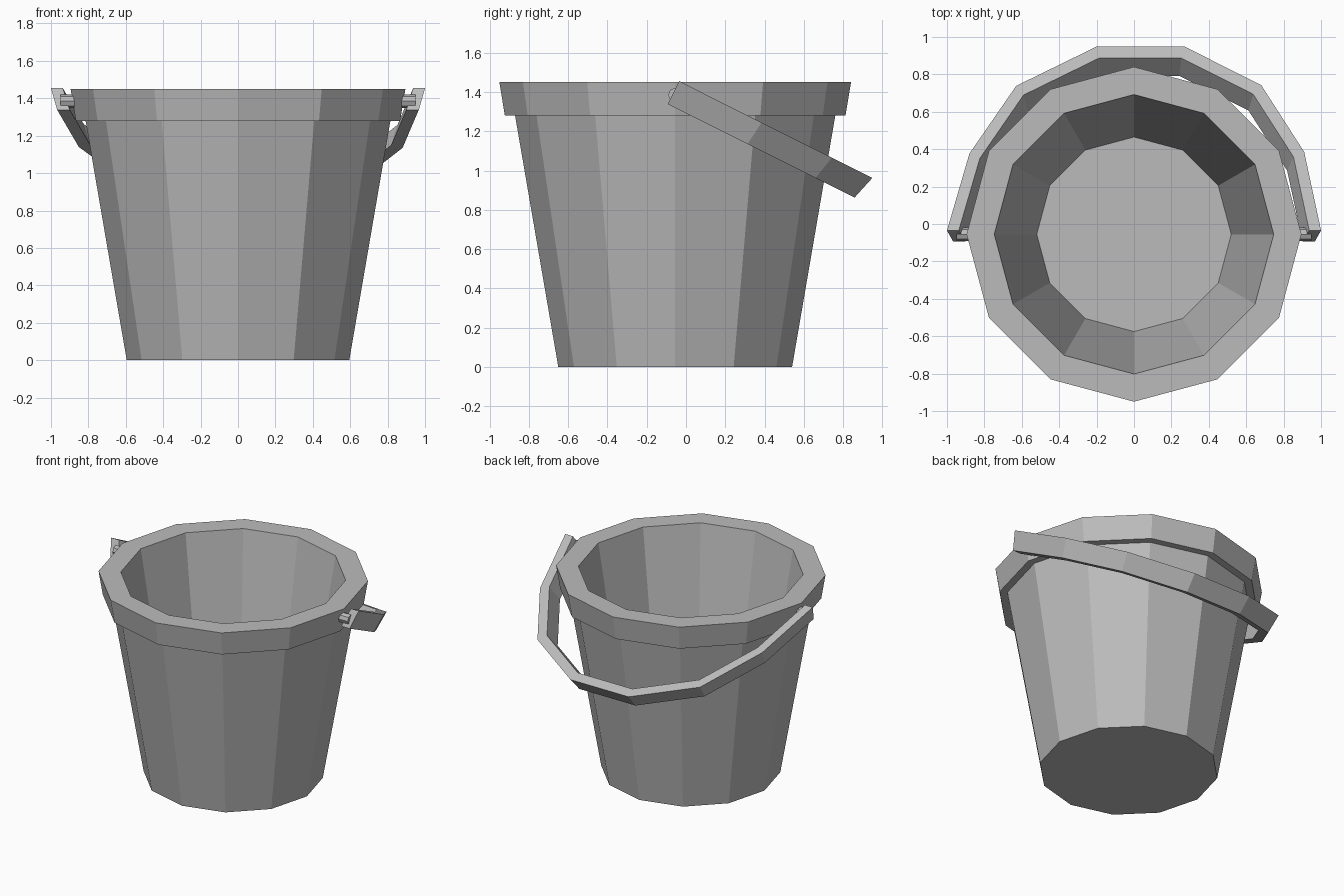
import bpy, bmesh, math
from mathutils import Vector

old = bpy.data.objects.get("Cube")
if old:
    bpy.data.objects.remove(old)

SIDES = 12
CENTRE_Y = -0.055

grey = bpy.data.materials.new("bucket_grey")
grey.use_nodes = True
colour = (0.5, 0.5, 0.5, 1)
grey.diffuse_color = colour
grey.node_tree.nodes["Principled BSDF"].inputs["Base Color"].default_value = colour


def skin(name, sections, loop, caps):
    """Join equal cross-sections with quads; loop closes each section."""
    bm = bmesh.new()
    rings = [[bm.verts.new(p) for p in s] for s in sections]
    n = len(rings[0])
    for a, b in zip(rings, rings[1:] + (rings[:1] if loop else [])):
        for i in range(n):
            j = (i + 1) % n
            bm.faces.new((a[i], a[j], b[j], b[i]))
    if caps:
        bm.faces.new(rings[0][::-1])
        bm.faces.new(rings[-1])
    bmesh.ops.recalc_face_normals(bm, faces=bm.faces)
    mesh = bpy.data.meshes.new(name)
    bm.to_mesh(mesh)
    bm.free()
    mesh.materials.append(grey)
    obj = bpy.data.objects.new(name, mesh)
    bpy.context.collection.objects.link(obj)
    return obj


def ring(radius, z):
    return [Vector((radius * math.cos(math.tau * i / SIDES),
                    CENTRE_Y + radius * math.sin(math.tau * i / SIDES), z))
            for i in range(SIDES)]


# Bucket: outer wall, overhanging rim, inner wall and floor
profile = [(0.595, 0), (0.815, 1.28), (0.867, 1.28), (0.895, 1.45),
           (0.747, 1.45), (0.52, 0.12)]
skin("bucket", [ring(r, z) for r, z in profile], loop=False, caps=True)

# Handle: tapered band along an arch, tilted down towards the back
tilt = math.radians(26.6)
along = Vector((0, math.cos(tilt), -math.sin(tilt)))
down = Vector((0, -math.sin(tilt), -math.cos(tilt)))
pivot = Vector((0, -0.035, 1.455))
arch = [(-1, 0), (-0.88, 0.46), (-0.63, 0.865), (-0.2, 1.1),
        (0.27, 1.1), (0.68, 0.87), (0.91, 0.47), (1, 0)]
band = [(1, 0), (0.967, 0.13), (0.9, 0.13), (0.937, 0)]  # scale, depth
sections = [[pivot + Vector((x * s, 0, 0)) + along * (u * s) + down * d
             for s, d in band] for x, u in arch]
skin("handle", sections, loop=False, caps=True)

# Pivot pins between the rim and the handle ends
for side, name in ((1, "left_pin"), (-1, "right_pin")):
    discs = [[Vector((side * x, -0.055 + 0.036 * math.cos(math.tau * i / 8),
                      1.385 + 0.036 * math.sin(math.tau * i / 8)))
              for i in range(8)] for x in (0.85, 0.95)]
    skin(name, discs, loop=False, caps=True)
